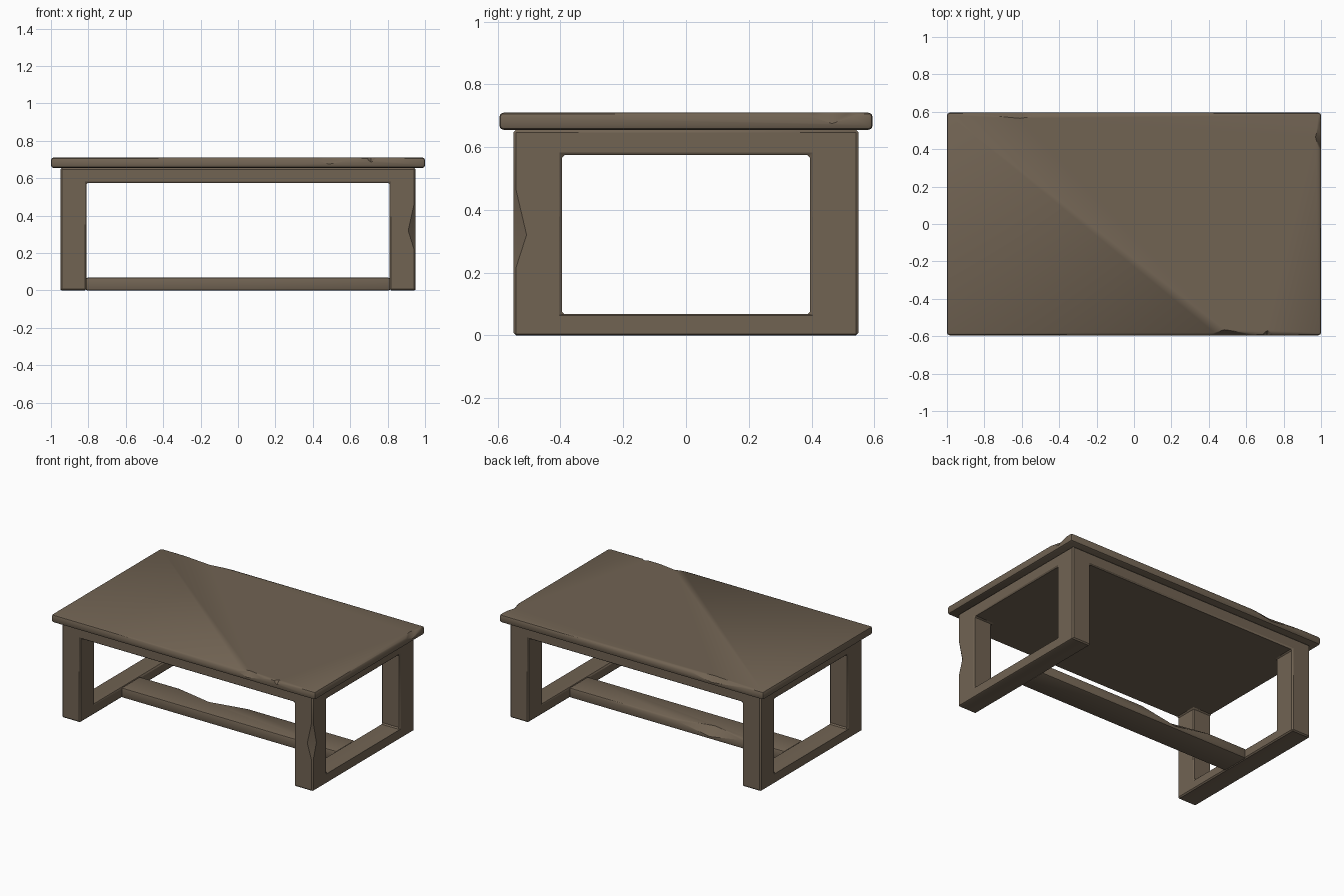
import bpy, bmesh, math

if "Cube" in bpy.data.objects:
    bpy.data.objects.remove(bpy.data.objects["Cube"])

wood = bpy.data.materials.new("worn brown wood")
wood.diffuse_color = (0.165, 0.125, 0.086, 1)
wood.use_nodes = True
wood.node_tree.nodes["Principled BSDF"].inputs["Base Color"].default_value = wood.diffuse_color


def hull(name, points):
    """Convex solid from a few corner points."""
    bm = bmesh.new()
    for p in points:
        bm.verts.new(p)
    bmesh.ops.convex_hull(bm, input=bm.verts[:])
    bmesh.ops.dissolve_limit(bm, angle_limit=0.01, verts=bm.verts[:], edges=bm.edges[:])
    bmesh.ops.recalc_face_normals(bm, faces=bm.faces[:])
    me = bpy.data.meshes.new(name)
    bm.to_mesh(me)
    bm.free()
    me.materials.append(wood)
    ob = bpy.data.objects.new(name, me)
    bpy.context.collection.objects.link(ob)
    return ob


def box(name, x0, x1, y0, y1, z0, z1):
    return hull(name, [(x, y, z) for x in (x0, x1) for y in (y0, y1) for z in (z0, z1)])


def apply(ob, mod):
    bpy.ops.object.select_all(action='DESELECT')
    bpy.context.view_layer.objects.active = ob
    ob.select_set(True)
    bpy.ops.object.modifier_apply(modifier=mod.name)


def cut(ob, cutter):
    m = ob.modifiers.new("cut", 'BOOLEAN')
    m.operation, m.solver, m.object = 'DIFFERENCE', 'EXACT', cutter
    apply(ob, m)
    bpy.data.objects.remove(cutter)


def bevel(ob, width, segments):
    m = ob.modifiers.new("bevel", 'BEVEL')
    m.width, m.segments, m.limit_method = width, segments, 'ANGLE'
    m.angle_limit = math.radians(40)
    apply(ob, m)


def chip(ob, a, b, t, in1, in2):
    """Chip the edge a-b: deepest at fraction t, reaching in1 and in2 over the two faces."""
    mid = [a[i] + (b[i] - a[i]) * t for i in range(3)]
    p1 = [mid[i] + in1[i] for i in range(3)]
    p2 = [mid[i] + in2[i] for i in range(3)]
    out = [mid[i] - in1[i] - in2[i] for i in range(3)]
    cut(ob, hull("chip_cutter", [a, b, p1, p2, out]))


def smooth(ob):
    bpy.ops.object.select_all(action='DESELECT')
    bpy.context.view_layer.objects.active = ob
    ob.select_set(True)
    bpy.ops.object.shade_smooth_by_angle(angle=math.radians(35))


# Table top with rounded, chipped edges
top = box("table_top", -1, 1, -0.595, 0.595, 0.655, 0.71)
bevel(top, 0.014, 2)
chip(top, (-0.95, 0.595, 0.71), (-0.4, 0.595, 0.71), 0.62, (0, -0.03, 0), (0, 0, -0.035))
chip(top, (0.38, -0.595, 0.71), (0.68, -0.595, 0.71), 0.35, (0, 0.03, 0), (0, 0, -0.035))
chip(top, (0.68, -0.595, 0.71), (0.76, -0.595, 0.71), 0.4, (0, 0.025, 0), (0, 0, -0.025))
chip(top, (1, 0.36, 0.71), (1, 0.57, 0.71), 0.5, (-0.03, 0, 0), (0, 0, -0.035))

# Legs, apron and end rails as one block with two tunnels cut through
frame = box("leg_frame", -0.95, 0.95, -0.55, 0.55, 0, 0.655)
cut(frame, box("side_opening", -1.2, 1.2, -0.395, 0.395, 0.068, 0.575))
cut(frame, box("front_opening", -0.81, 0.81, -0.8, 0.8, -0.2, 0.575))
bevel(frame, 0.008, 1)
chip(frame, (0.95, -0.55, 0.19), (0.95, -0.55, 0.5), 0.42, (-0.04, 0, 0), (0, 0.042, 0))

# Long floor stretcher between the end rails
stretcher = box("floor_stretcher", -0.815, 0.815, -0.1, 0.1, 0, 0.068)
bevel(stretcher, 0.01, 2)
chip(stretcher, (-0.55, 0.1, 0.068), (0.05, 0.1, 0.068), 0.5, (0, -0.06, 0), (0, 0, -0.05))

for part in (top, frame, stretcher):
    smooth(part)
